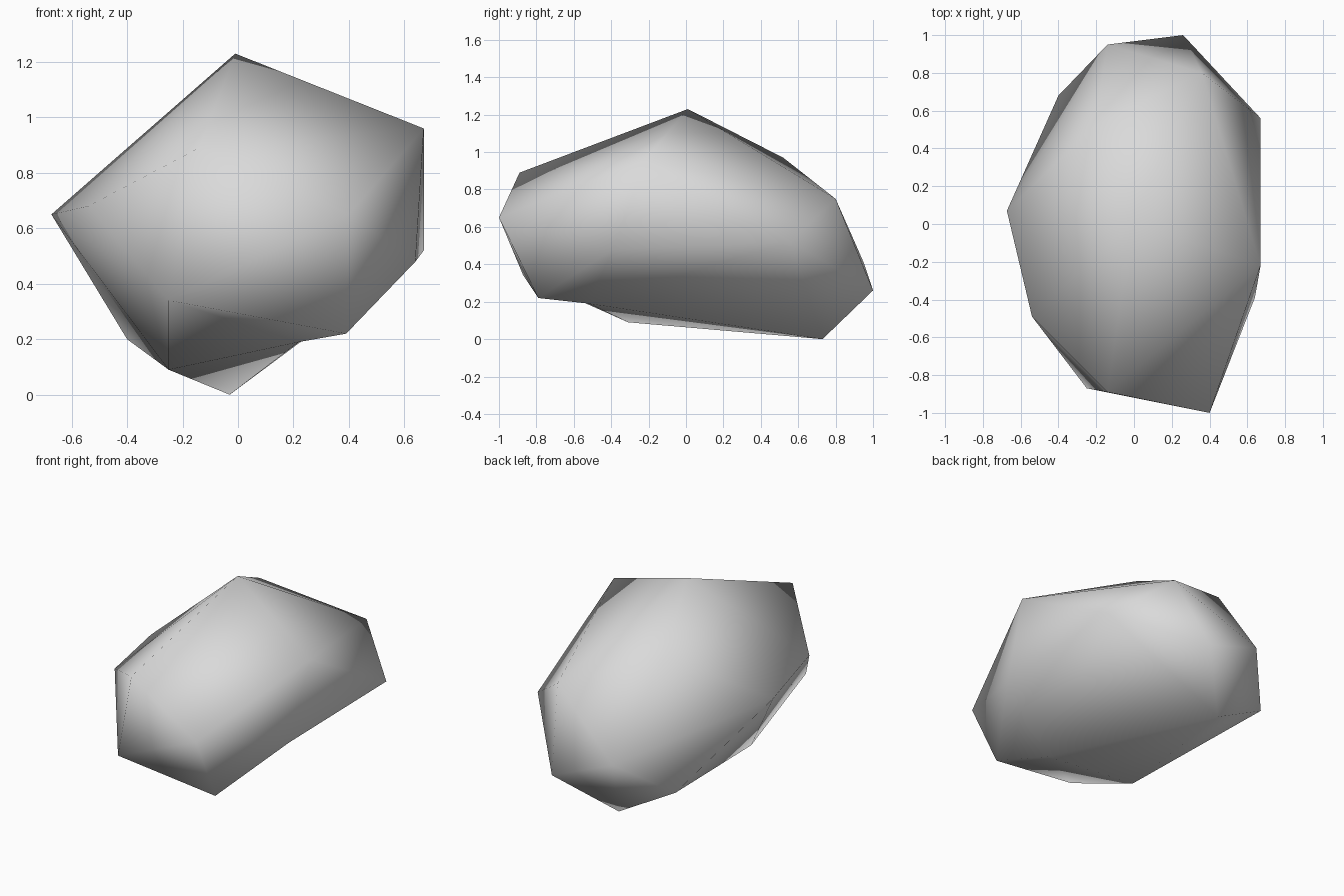
import bpy
import bmesh

cube = bpy.data.objects.get("Cube")
if cube:
    bpy.data.objects.remove(cube, do_unlink=True)

# Stone colour
stone = bpy.data.materials.new("pale_grey_stone")
stone.use_nodes = True
grey = (0.7, 0.7, 0.7, 1)
stone.diffuse_color = grey
stone.node_tree.nodes["Principled BSDF"].inputs["Base Color"].default_value = grey

# Corners of the chiselled boulder, from the crown down to the base
crown = [(-.01, .01, 1.23), (.67, -.22, .96), (-.21, .52, .97), (-.14, -.89, .89)]
shoulder = [(.36, .80, .75), (-.54, -.49, .68), (.40, -1, .65), (-.673, .07, .65)]
waist = [(-.14, .95, .41)]
base = [(.26, 1, .26), (-.40, .68, .20)]
# Corners ringing the shallow hollow under the front, and its deepest point
hollow_rim = [(.67, .56, .52), (.64, -.39, .48), (-.25, -.87, .34),
              (.39, -.79, .22), (-.25, -.31, .09), (-.03, .73, 0)]
hollow_centre = (.22, -.52, .19)

# Skin the corners with a closed faceted hull
bm = bmesh.new()
for corner in crown + shoulder + waist + base:
    bm.verts.new(corner)
rim = {bm.verts.new(corner) for corner in hollow_rim}
bmesh.ops.convex_hull(bm, input=bm.verts[:])

# Replace the hull faces inside the rim with a fan sunk to the hollow's centre
covers = [f for f in bm.faces if all(v in rim for v in f.verts)]
bmesh.ops.delete(bm, geom=covers, context='FACES')
centre = bm.verts.new(hollow_centre)
for edge in [e for e in bm.edges if e.is_boundary]:
    bm.faces.new((*edge.verts, centre))

bmesh.ops.recalc_face_normals(bm, faces=bm.faces[:])
for face in bm.faces:
    face.smooth = True

mesh = bpy.data.meshes.new("boulder")
bm.to_mesh(mesh)
bm.free()
mesh.materials.append(stone)
boulder = bpy.data.objects.new("boulder", mesh)
bpy.context.scene.collection.objects.link(boulder)
